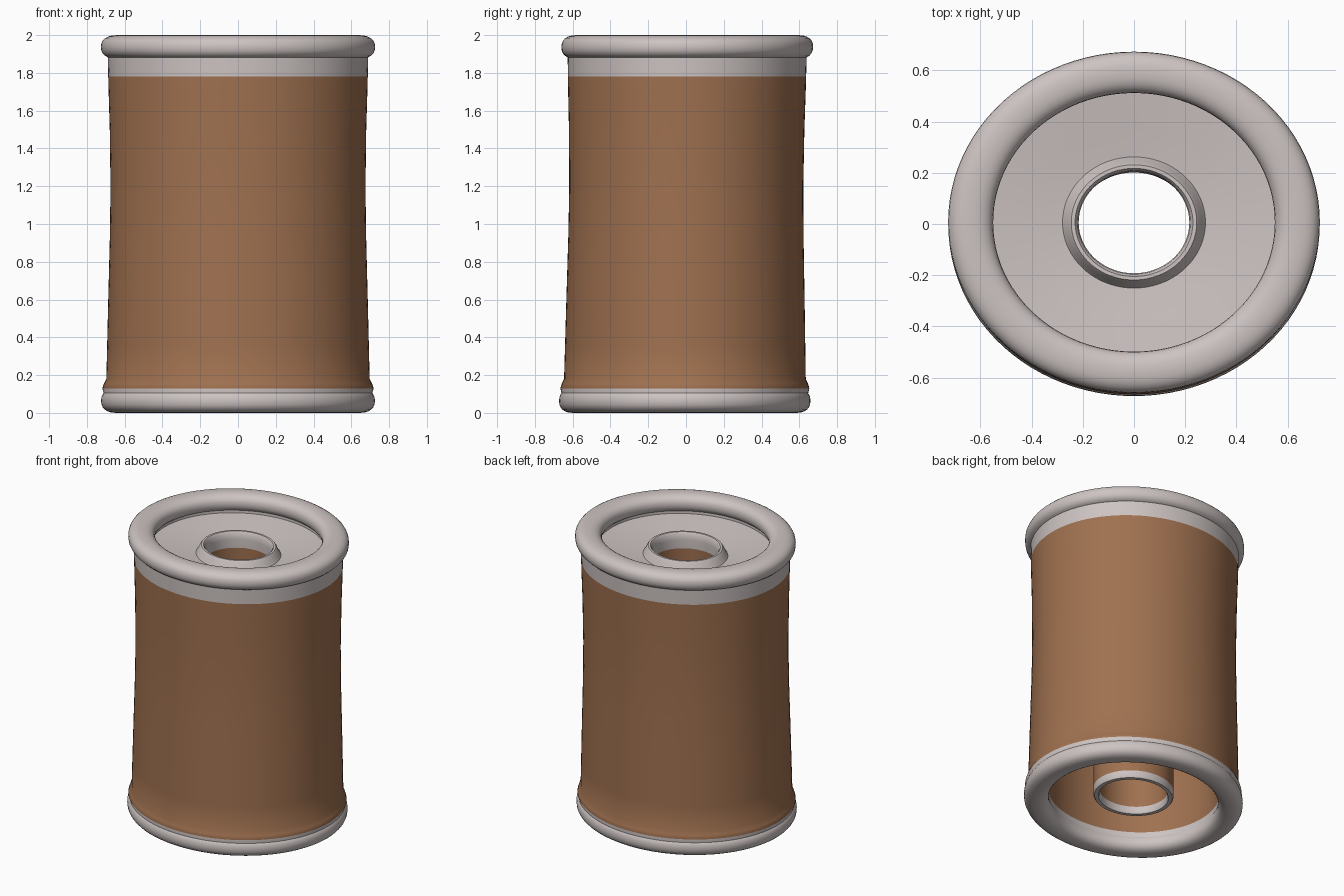
import bpy, bmesh, math

if "Cube" in bpy.data.objects:
    bpy.data.objects.remove(bpy.data.objects["Cube"])

SEGMENTS = 96
DEPTH_RATIO = 0.918   # the spool is slightly oval
LEAN = 0.007          # slight backward drift with height
BAND_LOW, BAND_HIGH = 0.13, 1.78


def make_material(name, rgb):
    mat = bpy.data.materials.new(name)
    mat.use_nodes = True
    colour = (*rgb, 1)
    mat.diffuse_color = colour
    mat.node_tree.nodes["Principled BSDF"].inputs["Base Color"].default_value = colour
    return mat


pale = make_material("pale grey", (0.61, 0.55, 0.54))
brown = make_material("brown", (0.35, 0.165, 0.08))


def lathe(name, profile, closed=True):
    """Spin (radius, height) points into an oval ring; colour faces by height."""
    bm = bmesh.new()
    rings = []
    for r, z in profile:
        ring = []
        for i in range(SEGMENTS):
            a = math.tau * i / SEGMENTS
            y = r * math.sin(a) * DEPTH_RATIO + LEAN * (z - 1)
            ring.append(bm.verts.new((r * math.cos(a), y, z)))
        rings.append(ring)
    pairs = list(zip(rings, rings[1:]))
    if closed:
        pairs.append((rings[-1], rings[0]))
    for low, high in pairs:
        for i in range(SEGMENTS):
            j = (i + 1) % SEGMENTS
            bm.faces.new((low[i], low[j], high[j], high[i]))
    bmesh.ops.recalc_face_normals(bm, faces=bm.faces)
    for face in bm.faces:
        z = face.calc_center_median().z
        face.material_index = int(BAND_LOW < z < BAND_HIGH)
    mesh = bpy.data.meshes.new(name)
    bm.to_mesh(mesh)
    bm.free()
    mesh.materials.append(pale)
    mesh.materials.append(brown)
    obj = bpy.data.objects.new(name, mesh)
    bpy.context.collection.objects.link(obj)
    bpy.ops.object.select_all(action="DESELECT")
    obj.select_set(True)
    bpy.context.view_layer.objects.active = obj
    bpy.ops.object.shade_smooth_by_angle(angle=math.radians(40))
    return obj


def rounded(radius, height, half_width, half_height, power=0.85, steps=24):
    """Soft rounded-box cross-section for the rolled rims."""
    points = []
    for i in range(steps):
        a = math.tau * i / steps
        c, s = math.cos(a), math.sin(a)
        points.append((radius + half_width * math.copysign(abs(c) ** power, c),
                       height + half_height * math.copysign(abs(s) ** power, s)))
    return points


# Barrel wall: slightly waisted outside, straight inside, flared foot
lathe("barrel_wall", [
    (0.565, 0.06), (0.70, 0.06), (0.718, BAND_LOW), (0.71, 0.155),
    (0.697, 0.18), (0.693, 0.35), (0.687, 0.6), (0.678, 0.95), (0.675, 1.2),
    (0.679, 1.5), (0.685, 1.7), (0.687, BAND_HIGH), (0.69, 1.92),
    (0.58, 1.92), (0.575, BAND_HIGH), (0.57, BAND_LOW)])

# Rolled rims at both ends
lathe("top_rim", rounded(0.638, 1.937, 0.088, 0.063))
lathe("bottom_rim", rounded(0.643, 0.064, 0.082, 0.064))

# Recessed top plate between rim and hub
lathe("top_plate", [(0.24, 1.79), (0.60, 1.79), (0.60, 1.87),
                    (0.54, 1.865), (0.40, 1.845), (0.24, 1.83)])

# Hollow hub running the full height, with a soft collar above the plate
lathe("hub_tube", [
    (0.232, 0.08), (0.258, 0.08), (0.265, 0.09), (0.265, BAND_LOW),
    (0.265, BAND_HIGH), (0.285, 1.825), (0.268, 1.85), (0.255, 1.88),
    (0.245, 1.893), (0.23, 1.893), (0.22, 1.88), (0.216, 1.84),
    (0.218, BAND_HIGH), (0.226, BAND_LOW), (0.226, 0.09)])
